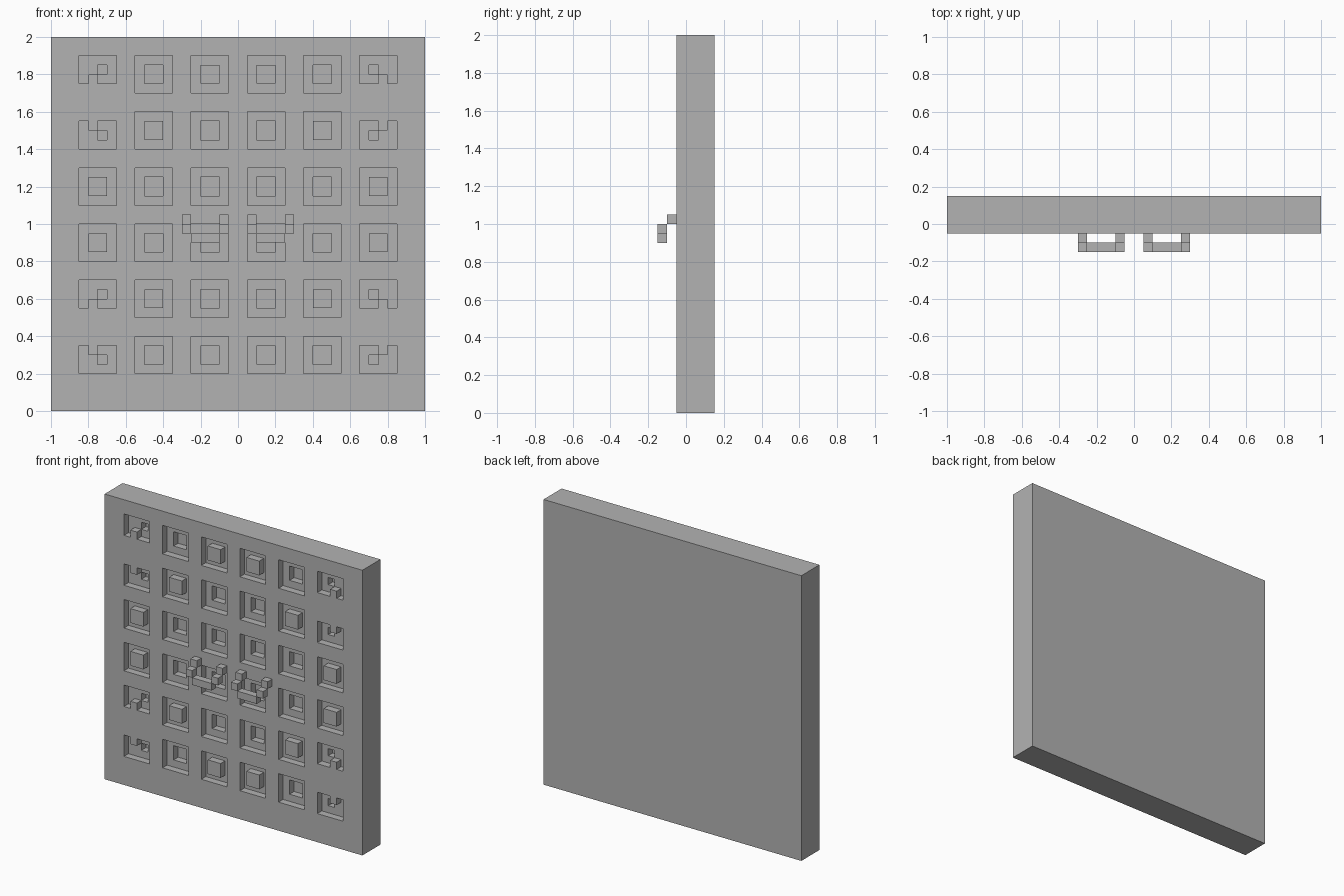
import bpy, bmesh

if "Cube" in bpy.data.objects:
    bpy.data.objects.remove(bpy.data.objects["Cube"])

U = 0.05                      # all details sit on a 0.05 grid
FRONT, BACK = -0.05, 0.15

mat = bpy.data.materials.new("plain grey")
mat.diffuse_color = (0.45, 0.45, 0.45, 1)
mat.use_nodes = True
mat.node_tree.nodes["Principled BSDF"].inputs["Base Color"].default_value = mat.diffuse_color

# panel layout, left half from top to bottom: c corner, h hole, r raised
ROWS = ["chr", "crh", "rhh", "rhh", "crh", "chr"]


def finish(bm, name):
    bmesh.ops.remove_doubles(bm, verts=bm.verts, dist=1e-5)
    me = bpy.data.meshes.new(name)
    bm.to_mesh(me)
    bm.free()
    me.materials.append(mat)
    ob = bpy.data.objects.new(name, me)
    bpy.context.collection.objects.link(ob)


def quad(bm, *pts):
    bm.faces.new([bm.verts.new(p) for p in pts])


# depth of every front cell: 0 flush, 1 recess, 2 deep hole
depth = {}


def put(i, j, d):
    depth[i, j] = d
    depth[39 - i, j] = d      # mirrored right half


for r, row in enumerate(ROWS):
    for c, kind in enumerate(row):
        i0, j0 = 3 + 6 * c, 34 - 6 * r
        for i in range(4):
            for j in range(4):
                inner = i in (1, 2) and j in (1, 2)
                d = 1
                if kind != "c":
                    if inner:
                        d = 2 if kind == "h" else 0
                    put(i0 + i, j0 + j, d)
                else:
                    # corner motif is three cells high, flipped on odd rows
                    k = j if r % 2 else 3 - j
                    if k == 3:
                        d = 0
                    elif (i, k) == (1, 2):
                        d = 0
                    elif (i, k) == (2, 1):
                        d = 2
                    put(i0 + i, j0 + j, d)

# door slab: stepped front, plain other sides
bm = bmesh.new()
for i in range(40):
    for j in range(40):
        d = depth.get((i, j), 0)
        x0, x1, z0, z1 = -1 + i * U, -1 + (i + 1) * U, j * U, (j + 1) * U
        y = FRONT + d * U
        quad(bm, (x0, y, z0), (x1, y, z0), (x1, y, z1), (x0, y, z1))
        for di, dj in ((1, 0), (0, 1)):
            e = depth.get((i + di, j + dj), 0)
            for k in range(min(d, e), max(d, e)):
                ya, yb = FRONT + k * U, FRONT + (k + 1) * U
                if di:
                    p = [(x1, ya, z0), (x1, yb, z0), (x1, yb, z1), (x1, ya, z1)]
                    flip = d > e
                else:
                    p = [(x0, ya, z1), (x0, yb, z1), (x1, yb, z1), (x1, ya, z1)]
                    flip = d > e
                quad(bm, *(p[::-1] if flip else p))
quad(bm, (1, BACK, 0), (-1, BACK, 0), (-1, BACK, 2), (1, BACK, 2))
quad(bm, (1, FRONT, 0), (1, BACK, 0), (1, BACK, 2), (1, FRONT, 2))
quad(bm, (-1, BACK, 0), (-1, FRONT, 0), (-1, FRONT, 2), (-1, BACK, 2))
quad(bm, (-1, FRONT, 2), (1, FRONT, 2), (1, BACK, 2), (-1, BACK, 2))
quad(bm, (-1, BACK, 0), (1, BACK, 0), (1, FRONT, 0), (-1, FRONT, 0))
finish(bm, "door_slab")


def box(name, x0, x1, y0, y1, z0, z1):
    bm = bmesh.new()
    bmesh.ops.create_cube(bm, size=1)
    for v in bm.verts:
        v.co = (x1 if v.co.x > 0 else x0, y1 if v.co.y > 0 else y0,
                z1 if v.co.z > 0 else z0)
    finish(bm, name)


# pair of stepped handles
for side, x in (("left", -0.30), ("right", 0.05)):
    for end, dx in (("outer" if x < 0 else "inner", 0), ("inner" if x < 0 else "outer", 0.20)):
        a = x + dx
        box(f"handle_mount_{side}_{end}", a, a + U, -0.10, -0.05, 1.00, 1.05)
        box(f"handle_arm_{side}_{end}", a, a + U, -0.15, -0.10, 0.95, 1.00)
    box(f"handle_bar_{side}", x + U, x + 0.20, -0.15, -0.10, 0.90, 0.95)
